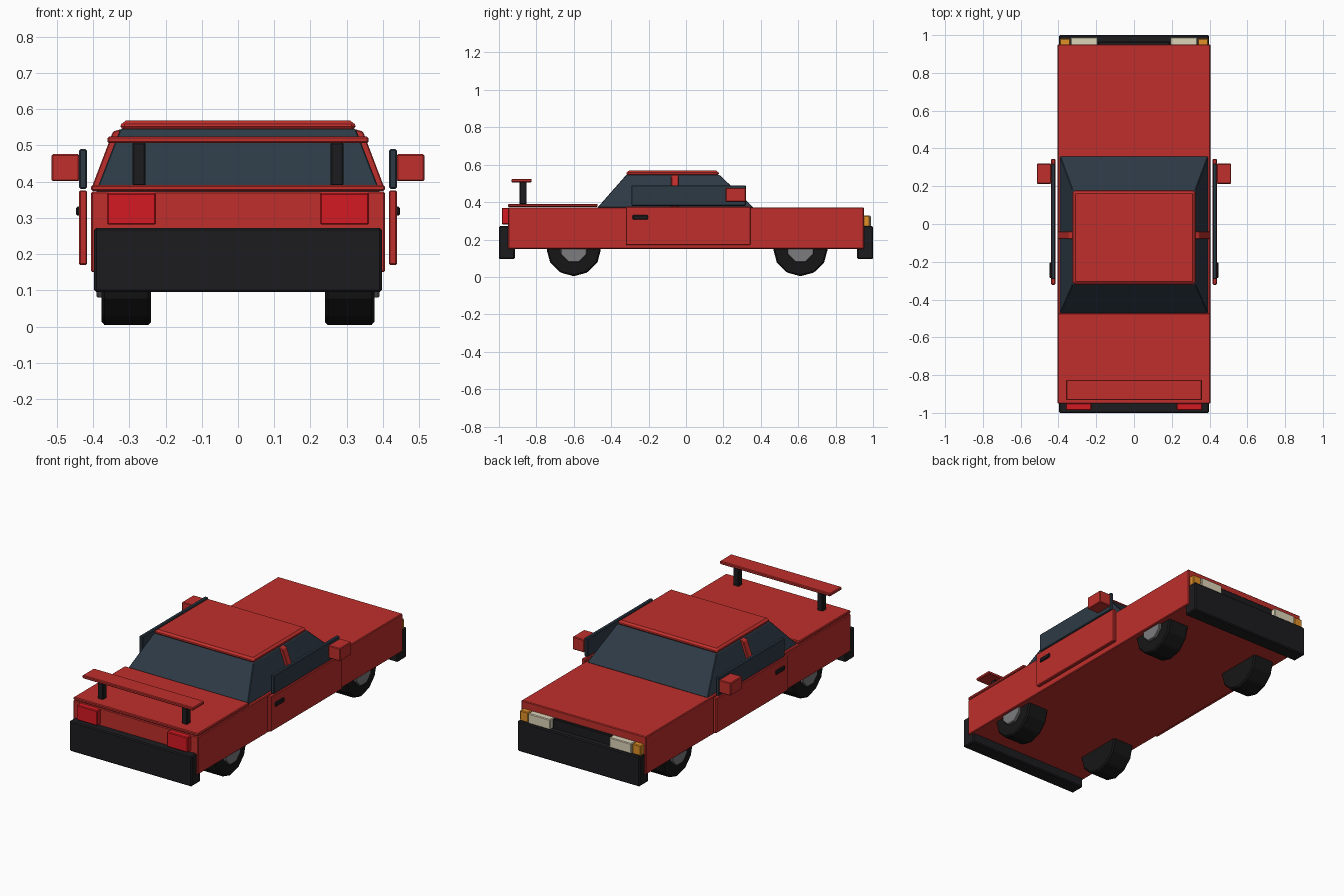
import bpy, bmesh, math
from mathutils import Matrix, Vector

if "Cube" in bpy.data.objects:
    bpy.data.objects.remove(bpy.data.objects["Cube"])


def material(name, rgb):
    m = bpy.data.materials.new(name)
    m.diffuse_color = (*rgb, 1)
    m.use_nodes = True
    m.node_tree.nodes["Principled BSDF"].inputs["Base Color"].default_value = m.diffuse_color
    return m


RED = material("red_paint", (0.52, 0.028, 0.024))
LAMP_RED = material("lamp_red", (0.65, 0.01, 0.015))
GLASS = material("glass", (0.026, 0.042, 0.06))
BLACK = material("black_trim", (0.012, 0.012, 0.014))
RUBBER = material("rubber", (0.008, 0.008, 0.008))
CREAM = material("lamp_cream", (0.72, 0.66, 0.48))
ORANGE = material("lamp_orange", (0.75, 0.28, 0.02))
HUB = material("hub_grey", (0.2, 0.2, 0.21))


def finish(name, bm, mat, bevel):
    bmesh.ops.recalc_face_normals(bm, faces=bm.faces)
    me = bpy.data.meshes.new(name)
    bm.to_mesh(me)
    bm.free()
    me.materials.append(mat)
    ob = bpy.data.objects.new(name, me)
    bpy.context.collection.objects.link(ob)
    if bevel:
        mod = ob.modifiers.new("bevel", "BEVEL")
        mod.width = bevel
        mod.segments = 1
    return ob


def box(name, x, y, z, mat, bevel=0.004, top=None):
    """Box from ranges; top=(x range, y range) makes it taper."""
    bm = bmesh.new()
    tx, ty = top or (x, y)
    rings = []
    for (a, b), (c, d), h in ((x, y, z[0]), (tx, ty, z[1])):
        rings.append([bm.verts.new((px, py, h)) for px, py in ((a, c), (b, c), (b, d), (a, d))])
    lo, hi = rings
    bm.faces.new(lo)
    bm.faces.new(hi)
    for i in range(4):
        j = (i + 1) % 4
        bm.faces.new((lo[i], lo[j], hi[j], hi[i]))
    return finish(name, bm, mat, bevel)


def pair(name, x, y, z, mat, bevel=0.004):
    box(name + "_right", x, y, z, mat, bevel)
    box(name + "_left", (-x[1], -x[0]), y, z, mat, bevel)


def disc(name, x0, x1, y, r, sides, turn, mat, bevel):
    bm = bmesh.new()
    bmesh.ops.create_cone(bm, cap_ends=True, segments=sides, radius1=r, radius2=r,
                          depth=abs(x1 - x0))
    bm.transform(Matrix.Translation(((x0 + x1) / 2, y, 0.15))
                 @ Matrix.Rotation(turn, 4, 'X') @ Matrix.Rotation(math.pi / 2, 4, 'Y'))
    finish(name, bm, mat, bevel)


# Body shell, trunk lid and bumpers
box("body", (-0.405, 0.405), (-0.951, 0.951), (0.15, 0.372), RED)
box("trunk_lid", (-0.405, 0.405), (-0.951, -0.472), (0.374, 0.391), RED)
box("rear_bumper", (-0.397, 0.397), (-1.0, -0.915), (0.095, 0.272), BLACK, 0.006)
box("front_bumper", (-0.397, 0.397), (0.915, 1.0), (0.095, 0.272), BLACK, 0.006)

# Cabin glass and roof
box("cabin_glass", (-0.392, 0.392), (-0.472, 0.36), (0.372, 0.545), GLASS, 0.003,
    top=((-0.325, 0.325), (-0.32, 0.18)))
box("roof", (-0.327, 0.327), (-0.322, 0.179), (0.542, 0.568), RED, 0.01,
    top=((-0.32, 0.32), (-0.315, 0.172)))

# Slanted pillars on the cabin sides
for side, s in (("right", 1), ("left", -1)):
    bm = bmesh.new()
    prof = [(0.385, 0.372), (0.405, 0.38), (0.345, 0.538), (0.322, 0.545)]
    f = bm.faces.new([bm.verts.new((s * px, -0.079, pz)) for px, pz in prof])
    ext = bmesh.ops.extrude_face_region(bm, geom=[f])
    bmesh.ops.translate(bm, vec=Vector((0, 0.04, 0)),
                        verts=[v for v in ext["geom"] if isinstance(v, bmesh.types.BMVert)])
    finish("pillar_" + side, bm, RED, 0.003)

# Doors, side windows, handles and mirrors
pair("door", (0.416, 0.439), (-0.322, 0.345), (0.17, 0.376), RED)
pair("side_window", (0.417, 0.438), (-0.292, 0.32), (0.38, 0.49), GLASS)
pair("door_handle", (0.434, 0.447), (-0.285, -0.203), (0.306, 0.331), BLACK)
pair("mirror", (0.438, 0.514), (0.212, 0.32), (0.401, 0.476), RED)

# Spoiler
box("spoiler_wing", (-0.36, 0.36), (-0.933, -0.825), (0.506, 0.524), RED)
pair("spoiler_post", (0.255, 0.291), (-0.89, -0.852), (0.388, 0.508), BLACK)

# Lights and grille
pair("tail_light", (0.226, 0.361), (-0.985, -0.948), (0.281, 0.369), LAMP_RED)
pair("headlight", (0.192, 0.335), (0.945, 0.988), (0.265, 0.328), CREAM)
pair("turn_signal", (0.338, 0.393), (0.945, 0.982), (0.268, 0.328), ORANGE)
box("grille", (-0.19, 0.19), (0.945, 0.966), (0.265, 0.328), BLACK)

# Wheels: twelve-sided tyres with eight-sided hubs
for end, y in (("rear", 0.612), ("front", -0.6)):
    for side, s in (("right", 1), ("left", -1)):
        disc(f"{end}_tyre_{side}", s * 0.24, s * 0.376, y, 0.146, 12, 0, RUBBER, 0.008)
        disc(f"{end}_hub_{side}", s * 0.36, s * 0.39, y, 0.076, 8, math.pi / 8, HUB, 0.004)
